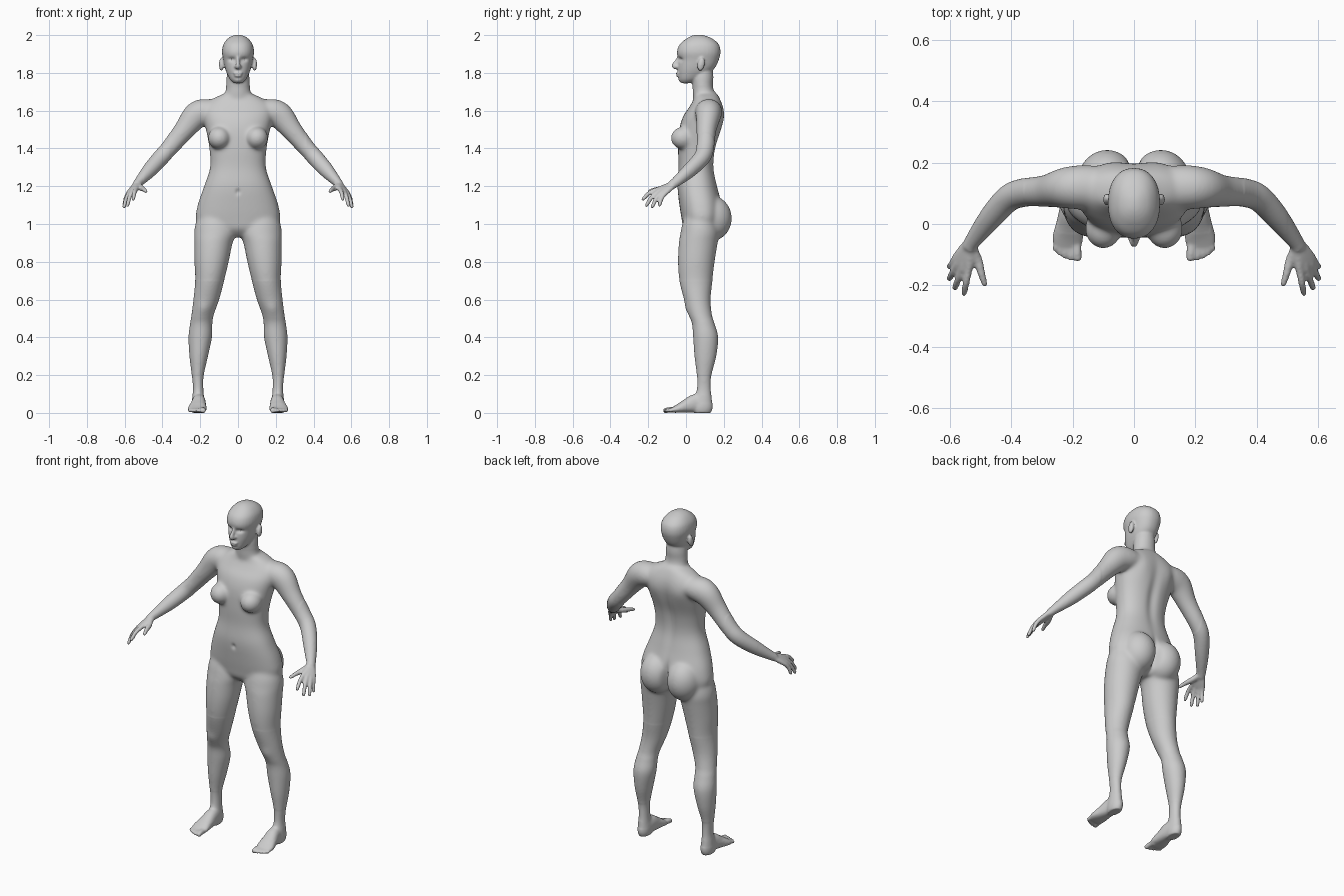
import bpy, bmesh, math
from mathutils import Vector, Matrix

bm = bmesh.new()
SEG = 32


def spline(st, sub=5):
    """Catmull-Rom through stations of (x, y, z, ra, rb)."""
    out = []
    for i in range(len(st) - 1):
        p0, p1, p2, p3 = (st[max(0, min(len(st) - 1, i + k))] for k in (-1, 0, 1, 2))
        for s in range(sub):
            t = s / sub
            out.append([0.5 * (2 * b + (c - a) * t + (2 * a - 5 * b + 4 * c - d) * t * t
                               + (3 * b - a - 3 * c + d) * t ** 3)
                        for a, b, c, d in zip(p0, p1, p2, p3)])
    return out + [list(st[-1])]


def loft(st, ref=None, e=2.0, sides=(1,)):
    """Closed tube; ref=None keeps rings level, otherwise they follow the path."""
    pts = spline(st)
    for sx in sides:
        rings = []
        for i, p in enumerate(pts):
            u, w = Vector((1, 0, 0)), Vector((0, 1, 0))
            if ref:
                t = Vector(pts[min(i + 1, len(pts) - 1)][:3]) - Vector(pts[max(i - 1, 0)][:3])
                u = t.cross(Vector(ref)).normalized()
                w = u.cross(t).normalized()
            ring = []
            for k in range(SEG):
                a = 2 * math.pi * k / SEG
                c, s = math.cos(a), math.sin(a)
                q = (Vector(p[:3]) + u * max(p[3], .002) * math.copysign(abs(c) ** (2 / e), c)
                     + w * max(p[4], .002) * math.copysign(abs(s) ** (2 / e), s))
                ring.append(bm.verts.new((q.x * sx, q.y, q.z)))
            rings.append(ring)
        for a, b in zip(rings, rings[1:]):
            for k in range(SEG):
                j = (k + 1) % SEG
                bm.faces.new((a[k], a[j], b[j], b[k]))
        bm.faces.new(rings[0])
        bm.faces.new(rings[-1])


def level(rows, **kw):
    """Rows of z, centre x, half width, front y, back y."""
    loft([(x, (f + b) / 2, z, w, (b - f) / 2) for z, x, w, f, b in rows], **kw)


def blob(c, r, sides=(1, -1), tilt=0):
    for sx in sides:
        m = (Matrix.Translation((c[0] * sx, c[1], c[2])) @ Matrix.Rotation(tilt, 4, 'X')
             @ Matrix.Diagonal((*r, 1)))
        bmesh.ops.create_uvsphere(bm, u_segments=32, v_segments=20, radius=1, matrix=m)


def digit(base, tip, r, lift):
    """Finger or toe: a bent tube with a rounded end."""
    b, t = Vector(base), Vector(tip)
    mid = (b + t) / 2 + Vector((0, 0, lift))
    loft([(*b, r * 1.1, r * 1.1), (*mid, r, r), (*t.lerp(mid, .2), r * .85, r * .85),
          (*t, r * .3, r * .3)], ref=(0.3, 0, 1), sides=BOTH)


BOTH = (1, -1)

# torso
level([(.93, 0, .05, .03, .12), (.97, 0, .17, -.01, .17), (1.02, 0, .222, -.022, .19),
       (1.1, 0, .214, -.035, .19), (1.2, 0, .18, -.046, .166), (1.3, 0, .148, -.04, .148),
       (1.4, 0, .152, -.042, .158), (1.5, 0, .17, -.036, .187), (1.57, 0, .185, -.015, .2),
       (1.62, 0, .185, .018, .196), (1.66, 0, .14, .04, .182), (1.69, 0, .075, .045, .165),
       (1.7, 0, .05, .06, .15)], e=2.3)
blob((.1, -.015, 1.455), (.06, .066, .06))
blob((.088, .135, 1.03), (.098, .108, .12))

# neck and head
level([(1.6, 0, .08, .05, .17), (1.68, 0, .07, .036, .155), (1.73, 0, .063, .034, .143),
       (1.78, 0, .06, .03, .145), (1.84, 0, .05, .04, .14)])
level([(1.745, 0, .02, -.022, .02), (1.765, 0, .042, -.036, .07), (1.8, 0, .06, -.042, .125),
       (1.83, 0, .07, -.043, .155), (1.87, 0, .078, -.041, .174), (1.91, 0, .085, -.048, .183),
       (1.95, 0, .078, -.034, .174), (1.98, 0, .056, .0, .142), (1.996, 0, .03, .03, .105),
       (2.002, 0, .008, .055, .078)], e=2.25)
loft([(0, -.038, 1.885, .008, .008), (0, -.05, 1.86, .009, .012), (0, -.06, 1.84, .013, .016),
      (0, -.054, 1.829, .015, .013), (0, -.048, 1.824, .006, .006)], ref=(0, 1, 0))
blob((.011, -.047, 1.833), (.009, .012, .008))
blob((0, -.043, 1.797), (.025, .012, .007), (1,))
blob((0, -.041, 1.785), (.021, .012, .007), (1,))
blob((.088, .08, 1.845), (.013, .019, .036), tilt=-.2)

# legs
level([(1.06, .115, .09, .0, .16), (1.0, .118, .108, -.02, .17), (.95, .12, .113, -.03, .177),
       (.9, .13, .102, -.038, .168), (.8, .14, .091, -.043, .152), (.7, .15, .077, -.035, .14),
       (.6, .168, .068, -.01, .13), (.52, .187, .059, .015, .137), (.47, .195, .059, .032, .152),
       (.4, .2, .062, .038, .17), (.3, .208, .049, .045, .16), (.2, .213, .032, .057, .135),
       (.13, .211, .028, .057, .132), (.08, .211, .032, .045, .137), (.03, .21, .036, .03, .142),
       (.0, .21, .03, .04, .132)], sides=BOTH)

# feet
loft([(.206, .11, .045, .028, .045), (.207, .05, .05, .036, .05), (.211, 0, .036, .043, .036),
      (.216, -.045, .022, .05, .022), (.218, -.078, .014, .044, .012)],
     ref=(0, 0, 1), e=2.3, sides=BOTH)
for x, y, r in ((.183, -.122, .015), (.207, -.12, .0105), (.226, -.113, .01),
                (.243, -.103, .01), (.259, -.09, .0095)):
    digit((x * .8 + .043, -.05, .016), (x, y, .01), r, .003)

# arms
loft([(.09, .12, 1.6, .05, .06), (.16, .12, 1.595, .068, .072), (.22, .118, 1.575, .072, .068),
      (.285, .108, 1.497, .056, .053), (.36, .102, 1.405, .046, .047), (.41, .083, 1.35, .044, .044),
      (.47, .018, 1.283, .039, .038), (.53, -.06, 1.217, .024, .027), (.54, -.08, 1.205, .022, .026)],
     ref=(0, 1, 0), sides=BOTH)

# hands
for knuckle, tip in (((.54, -.15, 1.183), (.556, -.234, 1.125)),
                     ((.56, -.145, 1.173), (.587, -.215, 1.09)),
                     ((.576, -.13, 1.165), (.605, -.183, 1.083)),
                     ((.583, -.11, 1.162), (.604, -.143, 1.092))):
    loft([(.533, -.06, 1.214, .018, .016), (*((Vector((.533, -.06, 1.214)) + Vector(knuckle)) / 2), .019, .015),
          (*knuckle, .0135, .0125)], ref=(.3, 0, 1), sides=BOTH)
    digit(knuckle, tip, .0115, .012)
loft([(.53, -.07, 1.21, .017, .015), (.51, -.12, 1.19, .016, .015), (.497, -.165, 1.182, .012, .012),
      (.487, -.198, 1.172, .009, .009), (.486, -.203, 1.17, .003, .003)], ref=(.3, 0, 1), sides=BOTH)

# fuse the parts into one skin
bmesh.ops.recalc_face_normals(bm, faces=bm.faces[:])
mesh = bpy.data.meshes.new("body")
bm.to_mesh(mesh)
bm.free()
body = bpy.data.objects.new("body", mesh)
bpy.context.collection.objects.link(body)
mod = body.modifiers.new("fuse", 'REMESH')
mod.mode = 'VOXEL'
mod.voxel_size = .0056
dg = bpy.context.evaluated_depsgraph_get()
skin = bpy.data.meshes.new_from_object(body.evaluated_get(dg))
body.modifiers.clear()
body.data = skin

# soften the joints, lightly elsewhere
bm = bmesh.new()
bm.from_mesh(skin)


def smooth(test, n):
    vs = [v for v in bm.verts if test(v.co)]
    for _ in range(n):
        bmesh.ops.smooth_vert(bm, verts=vs, factor=.5, use_axis_x=True, use_axis_y=True, use_axis_z=True)


smooth(lambda c: True, 3)
smooth(lambda c: .7 < c.z < 1.73 and abs(c.x) < .36, 22)
smooth(lambda c: .05 < c.z < .2 and c.y > -.03, 10)
smooth(lambda c: abs(c.x) > .5 and c.y > -.13, 5)


def sculpt(c, r, push):
    """Soft mirrored push on the skin around a point."""
    for v in bm.verts:
        d = ((abs(v.co.x) - c[0]) / r[0]) ** 2 + ((v.co.y - c[1]) / r[1]) ** 2 + ((v.co.z - c[2]) / r[2]) ** 2
        if d < 6:
            v.co.y += push * math.exp(-d)


# eye sockets, mouth corners, navel, cleft, spine, shoulder blades, knees
sculpt((.032, -.033, 1.871), (.02, .04, .011), .013)
sculpt((0, -.045, 1.791), (.022, .03, .003), .004)
sculpt((0, -.035, 1.758), (.02, .03, .012), -.005)
sculpt((0, -.045, 1.17), (.012, .03, .015), .008)
sculpt((0, .2, 1.01), (.016, .09, .085), -.03)
sculpt((0, .17, 1.4), (.03, .06, .17), -.012)
sculpt((.09, .19, 1.56), (.05, .06, .07), .008)
sculpt((.182, .0, .55), (.035, .04, .035), -.006)
for v in bm.verts:
    v.co.z = max(v.co.z, 0)
for f in bm.faces:
    f.smooth = True
bm.to_mesh(skin)
bm.free()

# eyeballs
for name, sx in (("right_eye", -1), ("left_eye", 1)):
    bpy.ops.mesh.primitive_uv_sphere_add(segments=24, ring_count=16, radius=.014,
                                         location=(.032 * sx, -.008, 1.871))
    bpy.context.object.name = name
    bpy.ops.object.shade_smooth()
